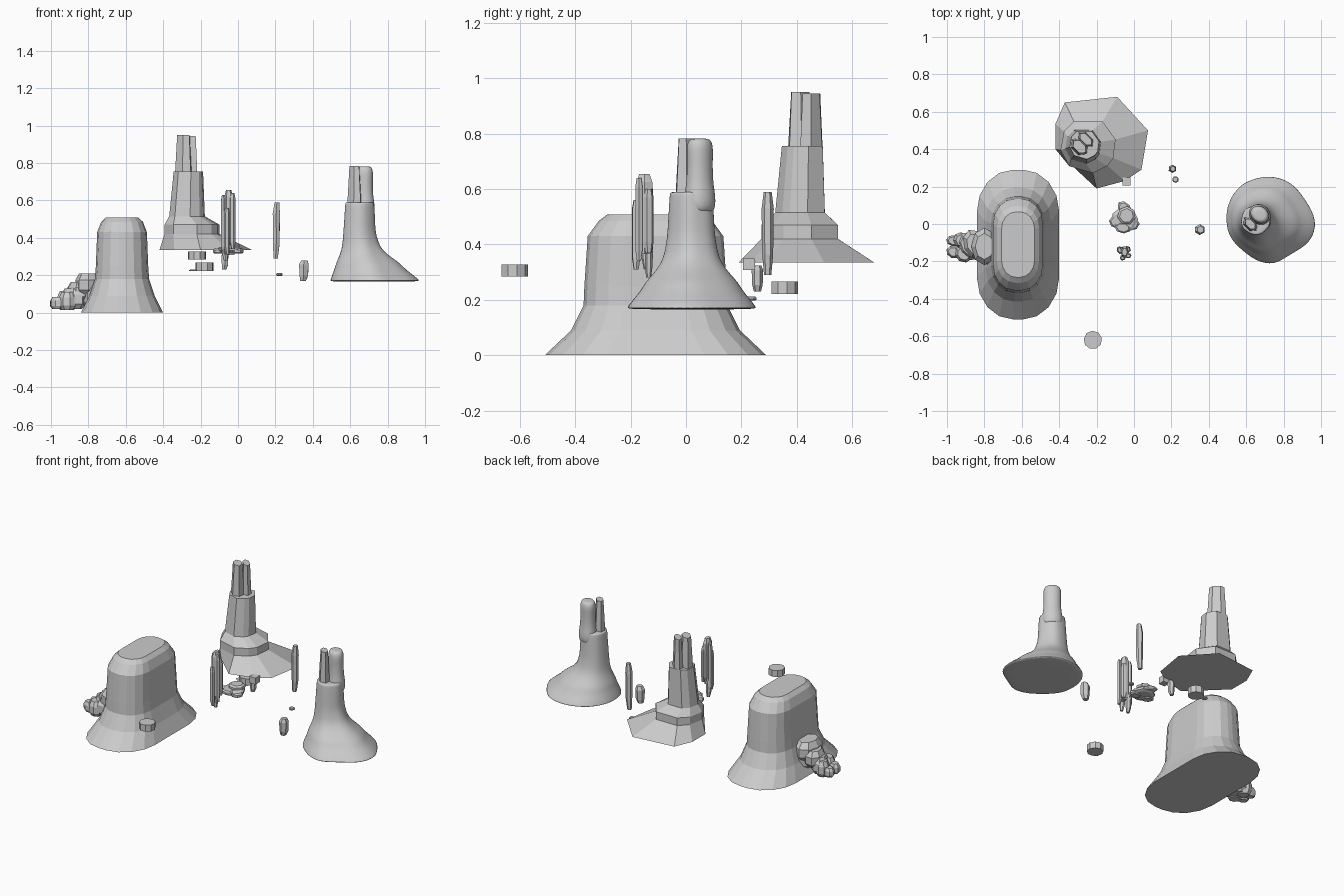
import bpy, bmesh, math
from math import sin, cos, pi

if "Cube" in bpy.data.objects:
    bpy.data.objects.remove(bpy.data.objects["Cube"])


def loft(name, rings, smooth=False, subsurf=0):
    """Skin a stack of equal-count rings of 3D points and cap both ends."""
    bm = bmesh.new()
    vs = [[bm.verts.new(p) for p in r] for r in rings]
    n = len(vs[0])
    for a, b in zip(vs, vs[1:]):
        for i in range(n):
            j = (i + 1) % n
            bm.faces.new((a[i], a[j], b[j], b[i]))
    bm.faces.new(vs[0][::-1])
    bm.faces.new(vs[-1])
    bmesh.ops.recalc_face_normals(bm, faces=bm.faces)
    me = bpy.data.meshes.new(name)
    bm.to_mesh(me)
    bm.free()
    ob = bpy.data.objects.new(name, me)
    bpy.context.collection.objects.link(ob)
    if subsurf:
        m = ob.modifiers.new("subsurf", 'SUBSURF')
        m.levels = m.render_levels = subsurf
    for p in me.polygons:
        p.use_smooth = smooth
    return ob


def ring(cx, cy, z, a, b, n=8, rot=0.0, phase=0.0):
    """Ellipse ring with half sizes a, b turned by rot."""
    pts = []
    for i in range(n):
        t = phase + 2 * pi * i / n
        x, y = a * cos(t), b * sin(t)
        pts.append((cx + x * cos(rot) - y * sin(rot), cy + x * sin(rot) + y * cos(rot), z))
    return pts


def stadium(cx, cy, z, a, b, k=5):
    """Rounded oblong ring, long in y."""
    pts, r = [], a * 0.88
    for q, (sx, sy) in enumerate(((1, 1), (-1, 1), (-1, -1), (1, -1))):
        for i in range(k):
            t = (q + i / (k - 1)) * pi / 2
            pts.append((cx + sx * (a - r) + r * cos(t), cy + sy * (b - r * 1.15) + 1.15 * r * sin(t), z))
    return pts


def rock(name, x, y, z0, z1, a, b, n=8, rot=0.3, ch=0.7):
    """Chunky stone with chamfered top and bottom."""
    h = z1 - z0
    return loft(name, [ring(x, y, z0 + h * f, a * s, b * s, n, rot)
                       for f, s in ((0, ch), (.25, 1), (.7, 1), (1, ch))])


def prong(name, cx, cy, rot, levels, n=6, smooth=False):
    """Tapering splinter; levels are (z, a, b, dx, dy)."""
    return loft(name, [ring(cx + dx, cy + dy, z, a, b, n, rot) for z, a, b, dx, dy in levels],
                smooth, 2 if smooth else 0)


# wide oblong mesa
loft("mesa", [stadium(-.62, -.11, z, a, b) for z, a, b in (
    (0, .22, .40), (.09, .175, .305), (.18, .145, .26), (.25, .14, .257),
    (.43, .133, .245), (.485, .112, .205), (.508, .088, .175))])

# boulders at the mesa's left foot
for i, (x, y, z0, z1, a, b) in enumerate((
        (-.80, -.12, .09, .21, .07, .10), (-.77, -.13, .02, .17, .07, .10),
        (-.85, -.11, .06, .165, .06, .085), (-.88, -.12, .02, .13, .055, .085),
        (-.92, -.09, .015, .115, .042, .05), (-.91, -.16, .015, .11, .045, .05),
        (-.965, -.15, .02, .085, .033, .04), (-.965, -.09, .02, .08, .03, .04))):
    rock("boulder_%d" % i, x, y, z0, z1, a, b, 8, .2 * i)

# tall faceted tower: irregular skirt, collar and column
skirt = [(.075, .50), (-.09, .68), (-.37, .65), (-.42, .535), (-.42, .40),
         (-.34, .32), (-.20, .19), (-.05, .23), (.04, .29)]


def matched(cx, cy, z, r):
    out = []
    for x, y in skirt:
        t = math.atan2(y - .43, x + .24)
        out.append((cx + r * cos(t), cy + r * sin(t), z))
    return out


loft("tower_base", [[(x, y, .335) for x, y in skirt]] + [matched(*v) for v in (
    (-.245, .42, .42, .15), (-.245, .42, .47, .15), (-.272, .418, .515, .097),
    (-.265, .425, .755, .08))])
# twin splinters on the tower
prong("tower_splinter_front", -.292, .413, -pi / 4, ((.50, .065, .05, 0, 0), (.755, .055, .04, 0, 0),
                                                   (.95, .045, .028, 0, 0)))
prong("tower_splinter_back", -.258, .453, -pi / 4, ((.70, .06, .032, 0, 0), (.945, .045, .022, 0, 0)))

# smooth weathered spire with lobed skirt
lobes = (.33, .285, .28, .255, .225, .205, .18, .165, .155, .16, .165, .175, .215, .26, .255, .32)
prof = ((.165, 1, .09), (.172, 1, .09), (.20, .86, .09), (.235, .66, .09), (.265, .55, .09),
        (.30, .32, .09), (.345, .1, .09), (.40, .02, .09), (.44, -.02, .09),
        (.52, 0, .083), (.57, 0, .08), (.588, 0, .078), (.59, 0, .07))
rings = []
for z, f, c in prof:
    rr = []
    for i, L in enumerate(lobes):
        t = 2 * pi * i / 16
        ripple = 1 + .035 * cos(5 * t + 1)
        r = c * ripple * (1 - f) + L * 1.02 * f
        rr.append((.65 + r * cos(t), .02 + r * sin(t), z))
    rings.append(rr)
loft("smooth_spire", rings, True, 2)
prong("spire_splinter_front", .622, .0, -pi / 4,
      ((.55, .05, .035, 0, 0), (.68, .042, .028, 0, 0), (.783, .036, .022, 0, 0)))
prong("spire_splinter_back", .672, .05, -pi / 5,
      ((.50, .07, .06, 0, 0), (.58, .068, .06, 0, 0), (.62, .058, .05, 0, 0), (.70, .056, .048, 0, 0),
       (.75, .06, .05, 0, 0), (.778, .05, .042, 0, 0), (.783, .03, .025, 0, 0)), 8, True)

# bundle of hanging basalt slivers
for i, (x, y, z0, z1, a, b) in enumerate((
        (-.05, -.15, .365, .655, .022, .033), (-.077, -.14, .31, .63, .014, .022),
        (-.035, -.135, .37, .60, .017, .02), (-.06, -.18, .31, .56, .016, .016),
        (-.07, -.135, .28, .40, .014, .018), (-.03, -.17, .34, .64, .014, .017))):
    prong("sliver_%d" % i, x, y, .4 * i,
          ((z0, a * .6, b * .6, .004, 0), (z0 + .04, a, b, 0, 0),
           (z1 - .03, a, b, 0, 0), (z1, a * .65, b * .65, 0, 0)))

# lone floating shards: long one, short ones
for i, (x, y, z0, z1, a) in enumerate(((.205, .295, .29, .59, .022), (.352, -.03, .17, .28, .029),
                                       (-.07, .258, .23, .325, .021))):
    h = z1 - z0
    prong("shard_%d" % i, x, y, .5, ((z0, a * .6, a * .6, -.004, 0), (z0 + h * .25, a * .9, a * .9, 0, 0),
                                     (z0 + h * .8, a, a, 0, 0), (z1, a * .65, a * .65, .003, 0)))

# small flat pebbles
rock("pebble", .222, .238, .197, .212, .018, .018, 7)
rock("flat_chip", -.24, .36, .222, .23, .022, .02, 6)
loft("small_block", [ring(-.04, .228, z, .031, .031, 4, pi / 4) for z in (.308, .35)])

# round drifting slabs
for nm, x, y, z0, z1 in (("slab_front", -.22, -.62, .285, .327), ("slab_back", -.18, .355, .222, .267)):
    loft(nm, [ring(x, y, z, .049, .049, 9, .2) for z in (z0, z1)])

# pile of flat stones in the middle
for i, (x, y, z0, z1, a, b) in enumerate((
        (-.05, .025, .32, .35, .072, .07), (-.04, .045, .34, .372, .05, .05),
        (-.095, .01, .315, .345, .033, .04), (-.01, .0, .315, .342, .035, .04),
        (-.05, .085, .325, .35, .045, .03), (-.06, -.02, .325, .352, .045, .03))):
    rock("pile_stone_%d" % i, x, y, z0, z1, a, b, 7, .6 * i, .75)
